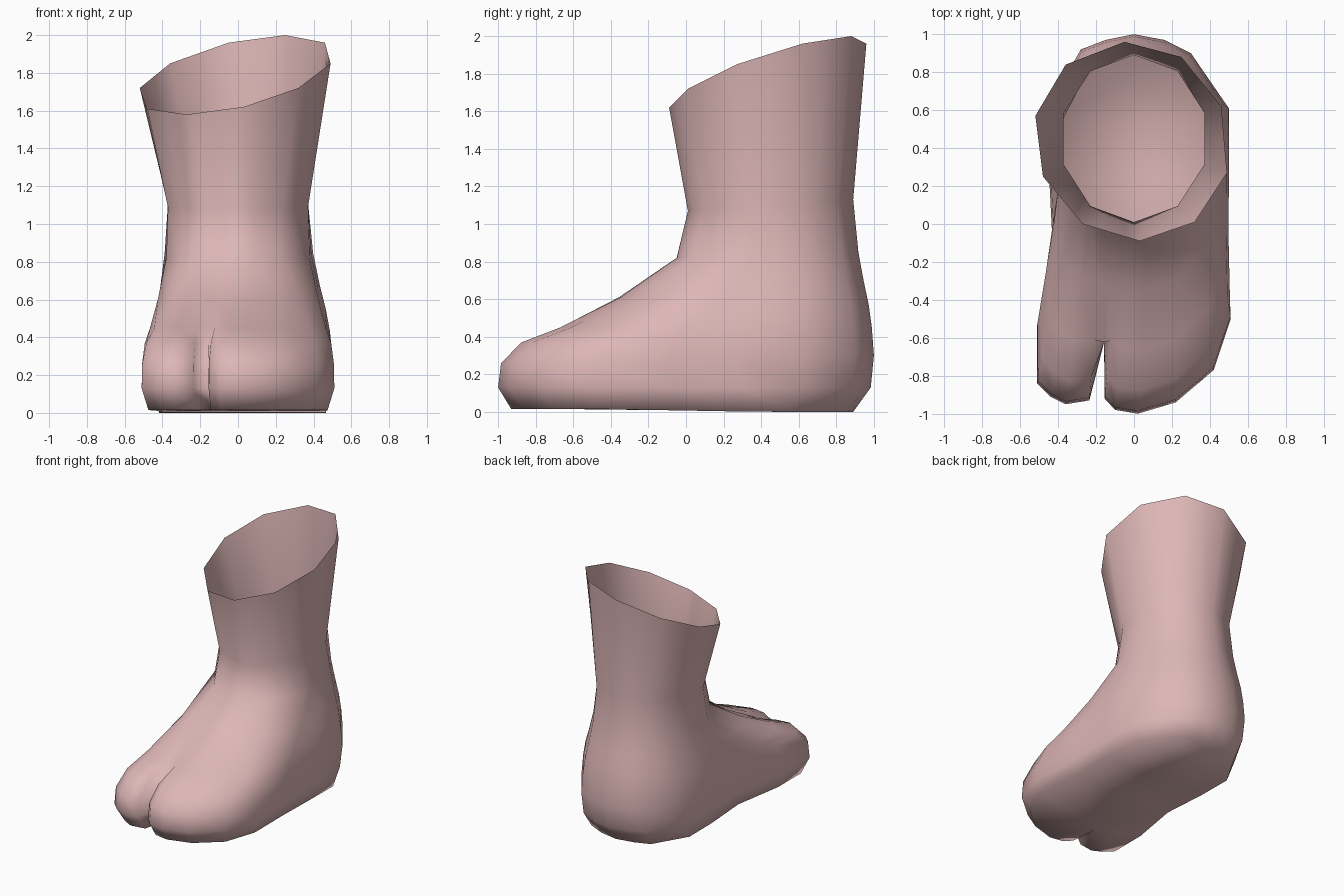
import bpy, bmesh, math
from mathutils import Vector

if "Cube" in bpy.data.objects:
    bpy.data.objects.remove(bpy.data.objects["Cube"])

# Ten-sided cuff rim, counter-clockwise from the front
RIM = [Vector(p) for p in (
    (.03, -.09, 1.62), (.32, .01, 1.72), (.49, .27, 1.85), (.46, .62, 1.96), (.25, .88, 2.0),
    (-.05, .96, 1.96), (-.36, .84, 1.85), (-.52, .57, 1.72), (-.48, .25, 1.61), (-.27, 0, 1.58))]

# Ten-sided ankle
ANKLE = []
for k in range(10):
    a = math.radians(36 * k - 90)
    ANKLE.append(Vector((.39 * math.cos(a), .45 + .44 * math.sin(a), 1.1 + .03 * math.sin(a))))

# Widest foot outline: x, y, and matching position around the ankle
OUTLINE = [
    (-.155, -.92, 9.75), (-.10, -.98, 0), (.02, -1.0, .35), (.22, -.94, 1), (.42, -.77, 1.5),
    (.51, -.5, 2), (.50, -.1, 2.5), (.50, .25, 3), (.50, .61, 3.5), (.30, .90, 4),
    (.16, .97, 4.5), (0, 1.0, 5), (-.15, .97, 5.5), (-.28, .92, 6), (-.45, .62, 6.5),
    (-.45, .3, 7), (-.43, -.1, 7.5), (-.51, -.53, 8), (-.51, -.84, 8.5), (-.44, -.91, 8.8),
    (-.36, -.95, 9), (-.235, -.93, 9.3)]
CLEFT = (-.18, -.97, 9.5)

# Ankle-to-sole profiles: (reach toward outline, height)
FRONT = [(.06, .82), (.37, .61), (.68, .45), (.88, .37), (.985, .26), (1, .13)]
BACK = [(.25, .85), (.5, .7), (.75, .57), (.9, .45), (1, .3), (.85, .13)]


def around(ring, u):
    """Point on a closed polygon at a fractional corner index."""
    i = int(u)
    return ring[i % 10].lerp(ring[(i + 1) % 10], u - i)


def column(x, y, u, cleft=False):
    """Points running from the cuff down to the sole."""
    rim, top = around(RIM, u), around(ANKLE, u)
    f = min(1, max(0, (.45 - y) / .95))
    pts = [rim, top]
    for (rf, zf), (rb, zb) in zip(FRONT, BACK):
        r, z = rb + (rf - rb) * f, zb + (zf - zb) * f
        if cleft:
            r = min(r, .66)
        pts.append(Vector((top.x + (x - top.x) * r, top.y + (y - top.y) * r, z)))
    last = pts[-1]
    if cleft:
        pts.append(Vector((last.x, last.y, .015)))
    else:
        pts.append(Vector((x * .93, y * (.93 if y < 0 else .89), .015 * f)))
    return pts


# Sock shell: columns joined into a smooth open-topped skin
columns = [column(*p) for p in OUTLINE] + [column(*CLEFT, cleft=True)]
bm = bmesh.new()
grid = [[bm.verts.new(p) for p in c] for c in columns]
n = len(grid)
for i in range(n):
    a, b = grid[i], grid[(i + 1) % n]
    for j in range(len(a) - 1):
        bm.faces.new((a[j], a[j + 1], b[j + 1], b[j]))

# Sole
bm.faces.new([c[-1] for c in reversed(grid)])
for face in bm.faces:
    face.smooth = True
bmesh.ops.triangulate(bm, faces=[f for f in bm.faces if len(f.verts) > 4])
bm.normal_update()

mesh = bpy.data.meshes.new("split_toe_sock")
bm.to_mesh(mesh)
bm.free()
sock = bpy.data.objects.new("split_toe_sock", mesh)
bpy.context.collection.objects.link(sock)

# Pink fabric
fabric = bpy.data.materials.new("pink_fabric")
fabric.diffuse_color = (.73, .47, .47, 1)
fabric.use_nodes = True
fabric.node_tree.nodes["Principled BSDF"].inputs["Base Color"].default_value = fabric.diffuse_color
mesh.materials.append(fabric)
